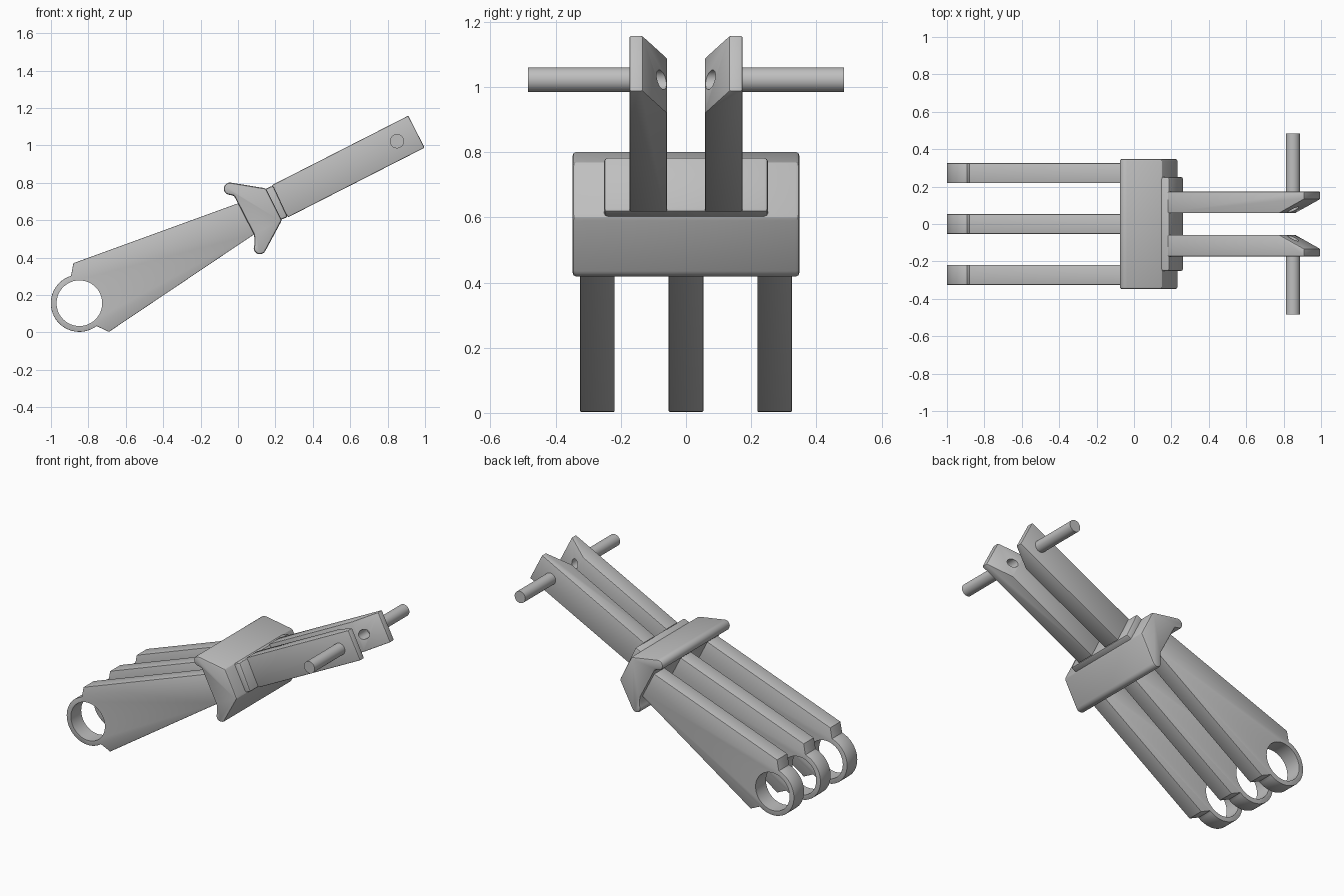
import bpy, bmesh, math
from mathutils import Vector

cube = bpy.data.objects.get("Cube")
if cube:
    bpy.data.objects.remove(cube, do_unlink=True)

GREY = (0.52, 0.52, 0.52, 1)
metal = bpy.data.materials.new("plain grey")
metal.use_nodes = True
metal.diffuse_color = GREY
metal.node_tree.nodes["Principled BSDF"].inputs["Base Color"].default_value = GREY


def arc(cx, cz, r, start, end, steps):
    """Points on a circular arc, angles in degrees."""
    angles = [math.radians(start + (end - start) * i / steps) for i in range(steps + 1)]
    return [(cx + r * math.cos(a), cz + r * math.sin(a)) for a in angles]


def prism(name, points, offset):
    """Extrude a closed loop of 3D points along an offset."""
    bm = bmesh.new()
    face = bm.faces.new([bm.verts.new(p) for p in points])
    grown = bmesh.ops.extrude_face_region(bm, geom=[face], use_keep_orig=True)
    verts = [v for v in grown["geom"] if isinstance(v, bmesh.types.BMVert)]
    bmesh.ops.translate(bm, verts=verts, vec=offset)
    bmesh.ops.recalc_face_normals(bm, faces=bm.faces)
    mesh = bpy.data.meshes.new(name)
    bm.to_mesh(mesh)
    bm.free()
    mesh.materials.append(metal)
    obj = bpy.data.objects.new(name, mesh)
    bpy.context.collection.objects.link(obj)
    return obj


def slab(name, profile, y0, y1):
    """Extrude a side profile (x, z) across the width."""
    return prism(name, [(x, y0, z) for x, z in profile], Vector((0, y1 - y0, 0)))


def rod(name, x, z, r, y0, y1):
    return slab(name, arc(x, z, r, 0, 352.5, 47), y0, y1)


def apply(obj, mod):
    bpy.context.view_layer.objects.active = obj
    bpy.ops.object.modifier_apply(modifier=mod.name)


def bevel(obj, width):
    mod = obj.modifiers.new("soft edges", "BEVEL")
    mod.width, mod.segments = width, 2
    mod.limit_method, mod.angle_limit = "ANGLE", math.radians(35)
    apply(obj, mod)


def drill(obj, cutter):
    mod = obj.modifiers.new("hole", "BOOLEAN")
    mod.operation, mod.solver, mod.object = "DIFFERENCE", "EXACT", cutter
    apply(obj, mod)
    bpy.data.objects.remove(cutter, do_unlink=True)


parts = []

# Three tapered arms ending in rings
RING = (-0.848, 0.156)
arm_profile = [(-0.88, 0.37), (0.0, 0.69), (0.05, 0.705), (0.13, 0.56), (0.08, 0.52), (-0.69, 0.003)]
arm_profile += arc(*RING, 0.153, -53, -253, 30)
for name, y in (("right_arm", -0.272), ("middle_arm", 0.0), ("left_arm", 0.272)):
    arm = slab(name, arm_profile, y - 0.053, y + 0.053)
    bevel(arm, 0.003)
    drill(arm, rod("cutter", *RING, 0.122, y - 0.1, y + 0.1))
    parts.append(arm)

# Wide crosspiece with a rounded lip above and below
head_profile = arc(-0.043, 0.768, 0.033, 80, 270, 12) + [(-0.02, 0.73), (0.0, 0.69), (0.085, 0.525), (0.088, 0.50)]
head_profile += arc(0.117, 0.451, 0.033, 155, 331, 12) + [(0.235, 0.60), (0.15, 0.77)]
head = slab("crosspiece", head_profile, -0.348, 0.348)
bevel(head, 0.012)
parts.append(head)

# Raised collar on the crosspiece
collar = slab("collar", [(0.12, 0.755), (0.188, 0.786), (0.266, 0.617), (0.2, 0.59)], -0.252, 0.252)
bevel(collar, 0.012)
parts.append(collar)

# Pair of bars with tips cut away on the inside, each with an outward pin
TILT = math.radians(27)
along = Vector((math.cos(TILT), 0, math.sin(TILT)))
up = Vector((-math.sin(TILT), 0, math.cos(TILT)))
tip = Vector((0.954, 0, 1.073))
plan = [(-0.82, 0.058), (-0.15, 0.058), (0, 0.133), (0, 0.174), (-0.82, 0.174)]
for side, s in (("left", 1), ("right", -1)):
    loop = [tip + along * t + Vector((0, s * y, 0)) - up * 0.096 for t, y in plan]
    bar = prism(side + "_bar", loop, up * 0.192)
    bevel(bar, 0.006)
    drill(bar, rod("cutter", 0.85, 1.022, 0.03, 0, s * 0.15))
    pin = rod(side + "_pin", 0.85, 1.022, 0.038, s * 0.165, s * 0.485)
    parts += [bar, pin]

# Smooth curved walls, keep corners crisp
bpy.ops.object.select_all(action="DESELECT")
for obj in parts:
    obj.select_set(True)
bpy.context.view_layer.objects.active = parts[0]
bpy.ops.object.shade_smooth_by_angle(angle=math.radians(25))
